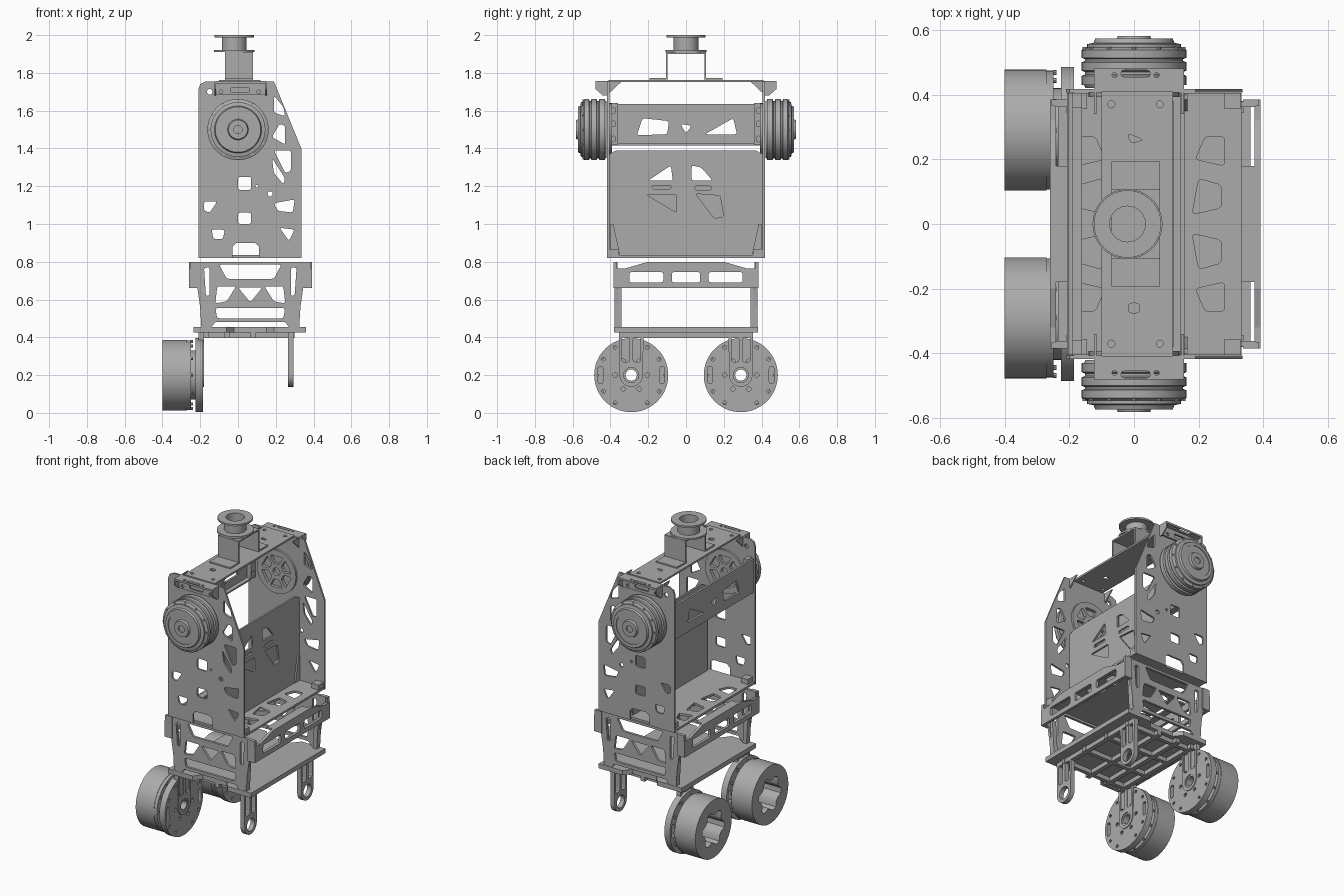
import bpy, bmesh
from math import sin, cos, pi
from mathutils import Matrix, Vector

if "Cube" in bpy.data.objects:
    bpy.data.objects.remove(bpy.data.objects["Cube"])

metal = bpy.data.materials.new("grey_metal")
metal.use_nodes = True
GREY = (.41, .41, .41, 1)
metal.diffuse_color = GREY
metal.node_tree.nodes["Principled BSDF"].inputs["Base Color"].default_value = GREY

# Columns map the drawing's u, v and normal to world axes
FRAMES = {
    "x": Matrix(((0, 0, 1), (1, 0, 0), (0, 1, 0))),
    "y": Matrix(((1, 0, 0), (0, 0, -1), (0, 1, 0))),
    "z": Matrix.Identity(3),
}


def add(name, mesh, smooth=False):
    ob = bpy.data.objects.new(name, mesh)
    bpy.context.collection.objects.link(ob)
    mesh.materials.clear()
    mesh.materials.append(metal)
    for p in mesh.polygons:
        p.material_index = 0
        p.use_smooth = False
    if smooth:
        bpy.ops.object.select_all(action="DESELECT")
        ob.select_set(True)
        bpy.context.view_layer.objects.active = ob
        bpy.ops.object.shade_smooth_by_angle(angle=pi / 6)
    return ob


def circle(u, v, r, n=32, turn=0):
    return [(u + r * cos(turn + 2 * pi * i / n), v + r * sin(turn + 2 * pi * i / n)) for i in range(n)]


def ring(u, v, radius, count, r, turn=0):
    return [circle(a, b, r, 10) for a, b in circle(u, v, radius, count, turn)]


def rect(u, v, w, h):
    return [(u - w / 2, v - h / 2), (u + w / 2, v - h / 2), (u + w / 2, v + h / 2), (u - w / 2, v + h / 2)]


def mirror(shape, about=0):
    return [(2 * about - u, v) for u, v in shape]


def soften(shape, r=.012):
    """Round every corner of a cut-out with a short curve."""
    out = []
    for i, p in enumerate(shape):
        p = Vector(p)
        a, b = Vector(shape[i - 1]) - p, Vector(shape[(i + 1) % len(shape)]) - p
        a, b = (d.normalized() * min(r, d.length * .4) for d in (a, b))
        out += [tuple(p + a * (1 - t) ** 2 + b * t ** 2) for t in (0, .5, 1)]
    return out


def plate(name, axis, at, thick, outline, holes=(), smooth=False):
    """Flat sheet with cut-outs, centred at a position along an axis."""
    cu = bpy.data.curves.new(name, "CURVE")
    cu.dimensions, cu.fill_mode, cu.extrude = "2D", "BOTH", thick / 2
    for shape in [outline] + [h if len(h) > 8 else soften(h) for h in holes]:
        sp = cu.splines.new("POLY")
        sp.points.add(len(shape) - 1)
        for pt, (u, v) in zip(sp.points, shape):
            pt.co = (u, v, 0, 1)
        sp.use_cyclic_u = True
    tmp = bpy.data.objects.new("tmp", cu)
    mesh = bpy.data.meshes.new_from_object(tmp)
    bpy.data.objects.remove(tmp)
    mesh.name = name
    bm = bmesh.new()
    bm.from_mesh(mesh)
    bmesh.ops.remove_doubles(bm, verts=bm.verts, dist=.0001)
    bmesh.ops.recalc_face_normals(bm, faces=bm.faces)
    rot = FRAMES[axis].to_4x4()
    bm.transform(Matrix.Translation(Vector([at if c == axis else 0 for c in "xyz"])) @ rot)
    bm.to_mesh(mesh)
    bm.free()
    return add(name, mesh, smooth)


def box(name, x, y, z, sx, sy, sz):
    return plate(name, "z", z, sz, rect(x, y, sx, sy))


def lathe(name, profile, axis, centre, flip=1):
    """Turn (radius, height) points around an axis."""
    bm = bmesh.new()
    vs = [bm.verts.new((r, 0, h)) for r, h in profile]
    es = [bm.edges.new(pair) for pair in zip(vs, vs[1:])]
    bmesh.ops.spin(bm, geom=vs + es, axis=(0, 0, 1), cent=(0, 0, 0), angle=2 * pi, steps=48)
    bmesh.ops.remove_doubles(bm, verts=bm.verts, dist=.0001)
    rot = {"z": Matrix.Identity(4), "y": Matrix.Rotation(-flip * pi / 2, 4, "X")}[axis]
    bm.transform(Matrix.Translation(centre) @ rot)
    bmesh.ops.recalc_face_normals(bm, faces=bm.faces)
    mesh = bpy.data.meshes.new(name)
    bm.to_mesh(mesh)
    bm.free()
    return add(name, mesh, True)


MID = .065  # middle of the torso in x
SHOULDER = 1.5

# Torso side plates
side_outline = [(-.21, .82), (-.03, .82), (-.03, .88), (-.01, .9), (.09, .9), (.11, .88), (.11, .82), (.335, .82),
                (.335, 1.4), (.19, 1.755), (-.17, 1.755), (-.2, 1.74), (-.21, 1.71)]
side_holes = [
    [(.19, 1.68), (.24, 1.62), (.25, 1.57), (.19, 1.59)],
    [(.18, 1.46), (.22, 1.53), (.25, 1.52), (.25, 1.42)],
    [(.19, 1.39), (.28, 1.39), (.28, 1.28), (.25, 1.27)],
    [(.18, 1.35), (.25, 1.24), (.24, 1.21), (.19, 1.27)],
    [(-.18, 1.12), (-.11, 1.12), (-.15, 1.06), (-.18, 1.07)],
    [(-.14, .97), (-.07, .97), (-.08, .92), (-.13, .92)],
    [(.19, 1.11), (.3, 1.13), (.29, 1.06), (.21, 1.07)],
    [(.22, .98), (.3, .97), (.27, .91)],
    rect(.035, 1.215, .07, .07), rect(.035, 1.03, .07, .06),
    circle(0, SHOULDER, .13), circle(.17, 1.16, .014, 10), circle(-.15, 1.7, .015, 10), circle(.1, 1.2, .008, 10),
]
# Waist trusses
truss_outline = [(-.245, .8), (-.245, .66), (-.215, .66), (-.185, .455), (-.14, .455), (-.12, .48), (.25, .48),
                 (.27, .455), (.315, .455), (.345, .66), (.375, .66), (.375, .8)]
corner = [(-.11, .67), (-.01, .67), (-.06, .59), (-.12, .58)]
slit = [(-.18, .77), (-.15, .77), (-.15, .62), (-.17, .62)]
truss_holes = [[(-.1, .785), (.23, .785), (.19, .71), (-.06, .71)], [(.0, .665), (.13, .665), (MID, .585)],
               [(-.12, .555), (.25, .555), (.24, .5), (-.11, .5)],
               corner, mirror(corner, MID), slit, mirror(slit, MID)]
# Shoulder motor section
motor_profile = [(0, .42), (.15, .42), (.155, .43), (.162, .43), (.162, .458), (.152, .462), (.152, .47), (.162, .474),
                 (.162, .5), (.152, .504), (.152, .51), (.162, .514), (.162, .538), (.145, .545), (.145, .556),
                 (.125, .56), (.12, .573), (.1, .573), (.1, .568), (.055, .568), (.05, .582), (.022, .582),
                 (.022, .572), (0, .572)]
wedge = [(-.02, .05), (.02, .05), (.045, .1), (-.045, .1)]
gusset = [(.48, 1.755), (.48, 1.715), (.44, 1.68), (.42, 1.68), (.34, 1.755)]

for s, tag in ((-1, "right"), (1, "left")):
    plate(tag + "_side_plate", "y", s * .412, .012, side_outline, side_holes)
    plate(tag + "_waist_truss", "y", s * .37, .016, truss_outline, truss_holes)
    lathe(tag + "_shoulder_motor", motor_profile, "y", (0, 0, SHOULDER), s)
    spokes = []
    for k in range(6):
        a = k * pi / 3
        spokes.append([(u * cos(a) - v * sin(a), SHOULDER + u * sin(a) + v * cos(a)) for u, v in wedge])
    plate(tag + "_motor_spokes", "y", s * .403, .02, circle(0, SHOULDER, .14),
          spokes + [circle(0, SHOULDER, .025, 16)], True)
    for i, (u, v) in enumerate(circle(0, SHOULDER, .152, 12)):
        plate(f"{tag}_motor_bolt_{i}", "y", s * .541, .012, circle(u, v, .007, 8))
    # Top end brackets with gussets
    plate(tag + "_top_bracket", "z", 1.75, .012, rect(.015, s * .445, .27, .07),
          [rect(.005, s * .465, .09, .022), circle(-.06, s * .46, .008, 10), circle(.07, s * .46, .008, 10)])
    plate(tag + "_bracket_face", "y", s * .435, .01, rect(.015, 1.717, .27, .07),
          [circle(-.09, 1.7, .01, 10), circle(.11, 1.7, .01, 10), rect(.01, 1.71, .1, .025)])
    for x in (-.12, .15):
        plate(tag + "_bracket_gusset", "x", x, .008, gusset if s > 0 else mirror(gusset))
    # Brackets that hold the upper beam and the floor
    plate(tag + "_beam_bracket", "x", -.175, .03, rect(s * .383, 1.53, .045, .22),
          [rect(s * .383, z, .02, .03) for z in (1.45, 1.53, 1.6)])
    for x in (-.17, .305):
        box(tag + "_floor_bracket", x, s * .38, .85, .05, .05, .035)
    # Brace between floor and panel
    brace = [(s * .4, .84), (s * .35, .84), (s * .385, 1.0), (s * .4, 1.0)]
    plate(tag + "_panel_brace", "x", .16, .012, brace)
    # Corner posts below the waist
    for x in (-.195, .325):
        lean = .015 if x < 0 else -.015
        post = [(x - .014, .7), (x + .014, .7), (x + .014 + lean, .45), (x - .014 + lean, .45)]
        plate(tag + "_corner_post", "y", s * .36, .035, post)

# Torso panel, backing sheet, floor and upper beam
panel_holes = [[(-.2, 1.23), (-.08, 1.31), (-.07, 1.23)], [(.03, 1.31), (.08, 1.3), (.14, 1.23), (.03, 1.23)],
               [(-.21, 1.155), (-.05, 1.155), (-.05, 1.06)], [(.05, 1.16), (.18, 1.15), (.2, 1.04), (.15, 1.03)],
               rect(-.13, 1.195, .1, .02), rect(.09, 1.19, .09, .02)]
plate("torso_panel", "x", .15, .012, [(-.405, .835), (.405, .835), (.405, 1.37), (.37, 1.39), (-.37, 1.39), (-.405, 1.37)],
      panel_holes)
plate("panel_backing", "x", .118, .01, rect(0, 1.02, .76, .37))
floor_hole = [(.18, .03), (.2, .14), (.27, .12), (.27, .05)]
floor_tri = [(.19, .2), (.22, .27), (.28, .27), (.28, .18)]
floor_holes = []
for h in (floor_hole, floor_tri):
    for t in (h, [(u, -v) for u, v in h]):
        floor_holes += [t, mirror(t, .05)]
plate("torso_floor", "z", .828, .014, rect(.063, 0, .54, .81), floor_holes)
beam_tri = [(-.26, 1.47), (-.23, 1.56), (-.09, 1.545), (-.1, 1.475)]
plate("upper_beam", "x", -.195, .014, rect(0, 1.525, .81, .22),
      [beam_tri, [(-.03, 1.53), (.03, 1.52), (.0, 1.48)], [(.1, 1.475), (.25, 1.56), (.27, 1.475)]])
box("upper_beam_flange", -.18, 0, 1.42, .04, .72, .01)

# Waist bars front and back
bar_outline = [(-.385, .66), (.385, .66), (.385, .765), (.32, .765), (.2, .8), (-.2, .8), (-.32, .765), (-.385, .765)]
for x, d in ((-.25, 1), (.382, -1)):
    plate("waist_bar", "x", x, .018, bar_outline,
          [rect(0, .718, .15, .055), rect(.21, .718, .18, .055), rect(-.21, .718, .18, .055)])
    box("waist_bar_flange", x + d * .025, 0, .795, .05, .36, .01)
    for y in (-.375, .375):
        box("waist_tab", x + d * .02, y, .73, .05, .02, .14)

# Base plate and the ribs below it
base = [(-.235, -.38), (-.06, -.38), (-.02, -.33), (.15, -.33), (.19, -.38), (.36, -.38)]
plate("base_plate", "z", .44, .03, base + [(u, -v) for u, v in reversed(base)])
for y in (-.29, -.1, .1, .29):
    box("base_rib", .05, y, .412, .5, .025, .03)
for x in (-.17, -.06, .08, .28):
    box("base_cross_rib", x, 0, .412, .03, .66, .03)

# Legs, wheel discs and wheels
HUB = .2
for y, tag in ((-.29, "right"), (.29, "left")):
    link = [(y - .065, .425)] + [(y + .062 * cos(a * pi / 12), HUB + .062 * sin(a * pi / 12)) for a in range(-12, 1)]
    link += [(y + .065, .425)]
    slots = [rect(y - .03, .335, .04, .13), rect(y + .03, .335, .04, .13)]
    plate(tag + "_front_leg", "x", .28, .03, link, slots + [circle(y, HUB, .04)])
    plate(tag + "_rear_leg", "x", -.195, .03, link, slots + [circle(y, HUB, .04)])
    plate(tag + "_wheel_disc", "x", -.205, .04, circle(y, HUB, .196, 64),
          [circle(y, HUB, .03, 16), rect(y - .163, HUB, .025, .09), rect(y + .163, HUB, .025, .09)]
          + ring(y, HUB, .085, 6, .012) + ring(y, HUB, .05, 6, .007)
          + ring(y, HUB, .17, 4, .01, pi / 3) + ring(y, HUB, .17, 4, .01, pi / 6 + pi / 2), True)
    plate(tag + "_wheel_hub", "x", -.238, .03, circle(y, HUB, .13, 48), [circle(y, HUB, .03, 16)], True)
    plate(tag + "_wheel_back", "x", -.262, .025, circle(y, HUB, .184, 64), [circle(y, HUB, .03, 16)], True)
    star = [(y + (.115 if k % 4 < 2 else .09) * cos(k * pi / 12), HUB + (.115 if k % 4 < 2 else .09) * sin(k * pi / 12))
            for k in range(24)]
    plate(tag + "_wheel_drum", "x", -.335, .13, circle(y, HUB, .187, 64), [star], True)
    for i, (u, v) in enumerate(circle(y, HUB, .178, 12)):
        plate(f"{tag}_wheel_bolt_{i}", "x", -.245, .012, circle(u, v, .008, 8))

# Top bridge and neck
plate("top_bridge", "z", 1.757, .012, rect(.01, 0, .22, .82),
      [circle(u, v, .011, 12) for u in (-.07, .08) for v in (-.37, .37)]
      + [[(-.02, .28), (.03, .26), (-.01, .25)], rect(0, -.26, .035, .03)])
for s in (-1, 1):
    box("neck_foot", .005, s * .148, 1.767, .15, .09, .01)
    box("neck_wall", .005, s * .102, 1.835, .15, .01, .145)
box("neck_roof", .005, 0, 1.905, .15, .21, .01)
lathe("neck_collar", [(.055, 1.91), (.108, 1.91), (.108, 1.922), (.066, 1.922), (.066, 1.988), (.104, 1.988),
                      (.104, 2.0), (.055, 2.0), (.055, 1.91)], "z", (-.02, 0, 0))
